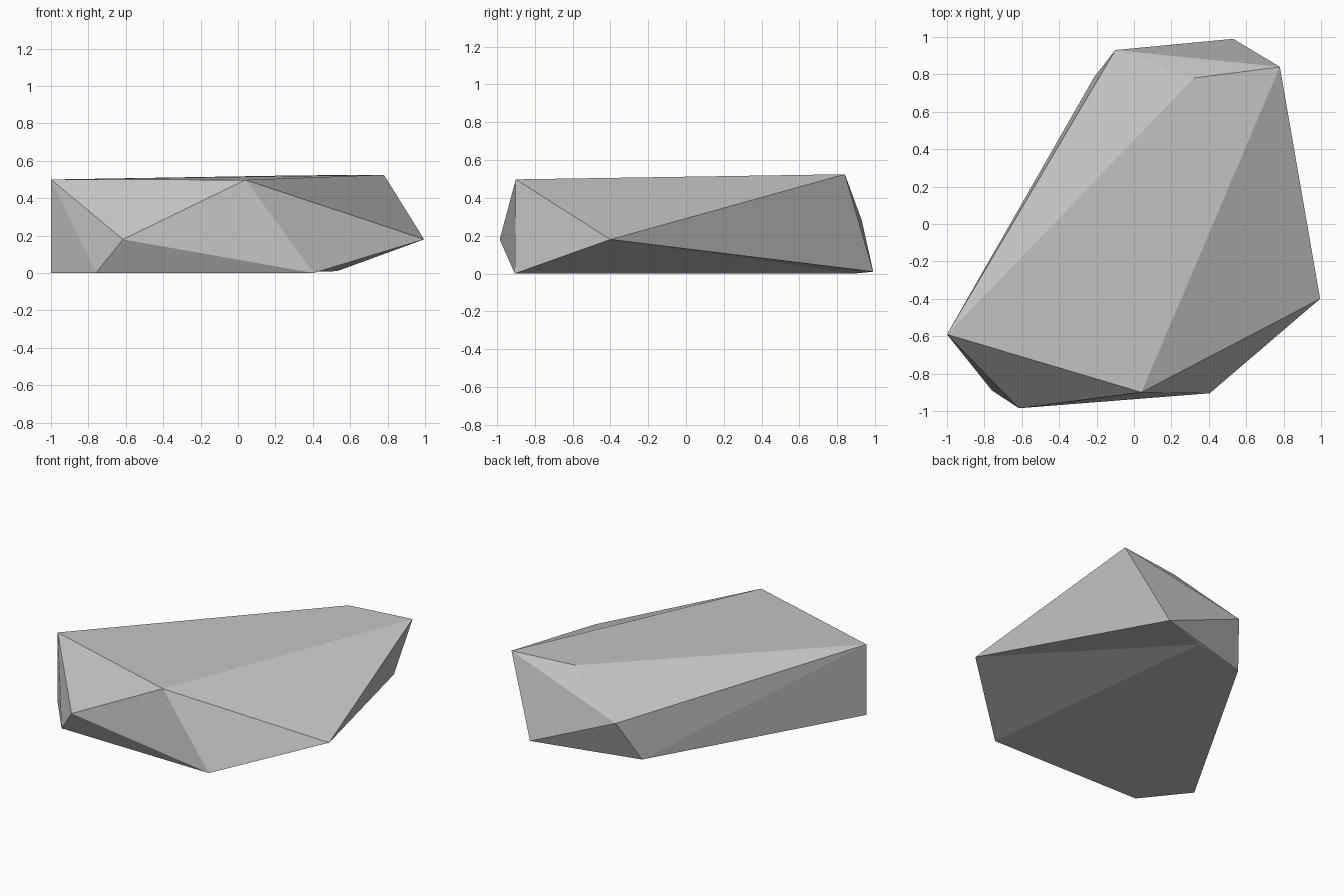
import bpy
import bmesh

cube = bpy.data.objects.get("Cube")
if cube:
    bpy.data.objects.remove(cube, do_unlink=True)

# Flat grey stone colour
stone = bpy.data.materials.new("stone_grey")
stone.use_nodes = True
grey = (0.55, 0.55, 0.55, 1)
stone.diffuse_color = grey
bsdf = next(n for n in stone.node_tree.nodes if n.type == "BSDF_PRINCIPLED")
bsdf.inputs["Base Color"].default_value = grey
bsdf.inputs["Roughness"].default_value = 0.9

# Corners of the slab: top rim, waist and footprint
top = [(-1, -0.59, 0.5), (0.04, -0.9, 0.498), (0.78, 0.84, 0.525), (0.32, 0.78, 0.522)]
waist = [(-0.1, 0.93, 0.28), (-0.615, -0.985, 0.18), (0.995, -0.4, 0.18)]
foot = [(-1, -0.59, 0), (-0.76, -0.89, 0), (0.405, -0.905, 0),
        (0.2, 0.89, 0), (-0.21, 0.79, 0), (0.53, 0.99, 0.01)]

# Wrap the corners in a faceted shell
bm = bmesh.new()
for corner in top + waist:
    bm.verts.new(corner)
front_foot = [bm.verts.new(corner) for corner in foot]
bmesh.ops.convex_hull(bm, input=bm.verts)

# Turn the undercut crease so the right side of the base is slightly hollow
crease = bm.edges.get((front_foot[2], front_foot[5]))
if crease:
    bmesh.utils.edge_rotate(crease, True)
bmesh.ops.recalc_face_normals(bm, faces=bm.faces)

mesh = bpy.data.meshes.new("rock_slab")
bm.to_mesh(mesh)
bm.free()
mesh.materials.append(stone)
rock = bpy.data.objects.new("rock_slab", mesh)
bpy.context.collection.objects.link(rock)
